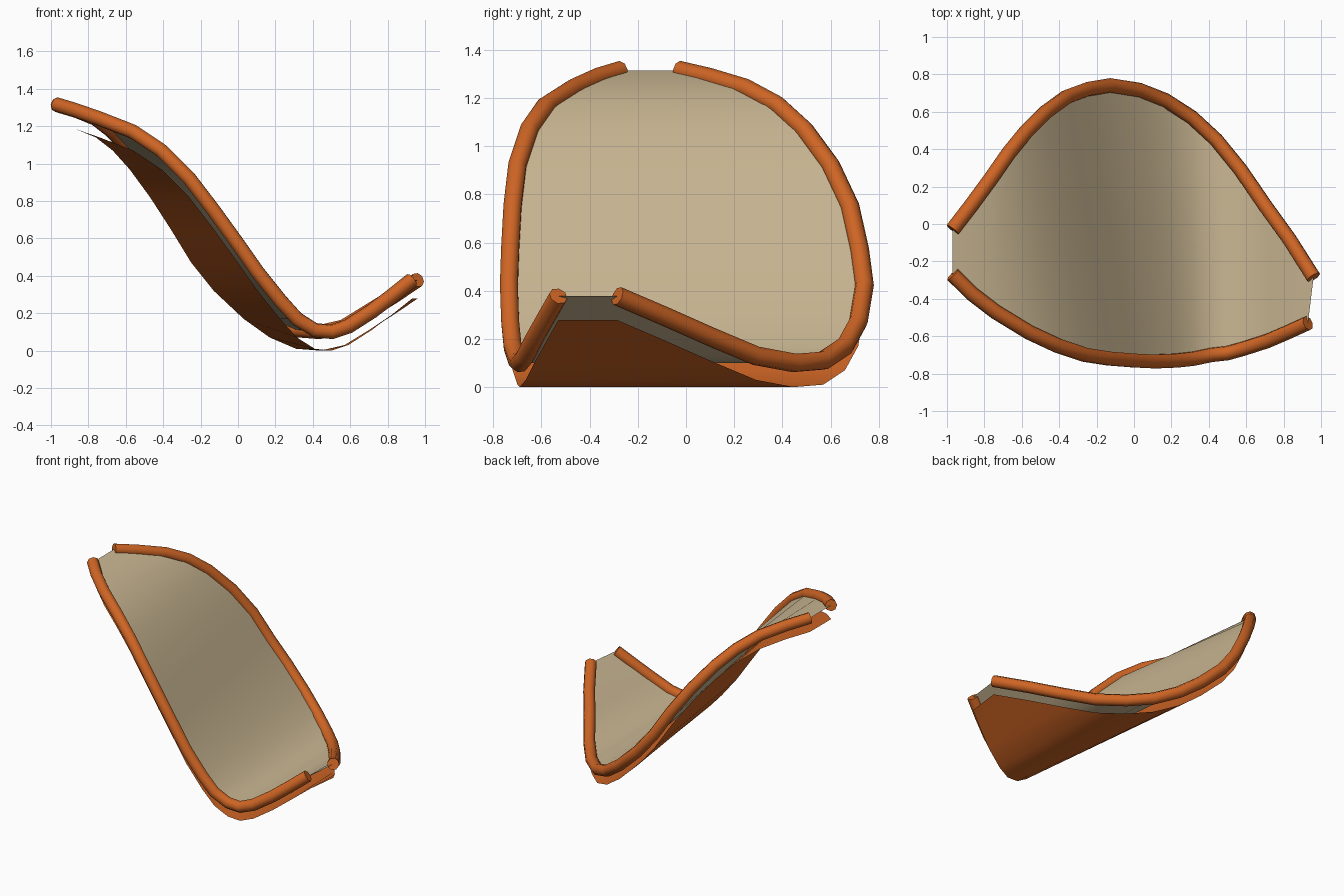
import bpy, math

if "Cube" in bpy.data.objects:
    bpy.data.objects.remove(bpy.data.objects["Cube"])

def material(name, rgb):
    m = bpy.data.materials.new(name)
    m.diffuse_color = (*rgb, 1)
    m.use_nodes = True
    m.node_tree.nodes["Principled BSDF"].inputs["Base Color"].default_value = m.diffuse_color
    return m

ORANGE = material("orange", (0.62, 0.13, 0.018))
BEIGE = material("beige", (0.60, 0.48, 0.295))

# level rulings of the lounger: height, front edge x y, back edge x y
RULES = [
    (1.315, -0.97, -0.27, -0.97, -0.03),
    (1.285, -0.87, -0.37, -0.87, 0.10),
    (1.24, -0.74, -0.47, -0.76, 0.25),
    (1.17, -0.56, -0.58, -0.67, 0.38),
    (1.07, -0.41, -0.65, -0.58, 0.49),
    (0.92, -0.26, -0.70, -0.47, 0.60),
    (0.75, -0.13, -0.72, -0.36, 0.68),
    (0.57, 0.00, -0.73, -0.25, 0.72),
    (0.42, 0.105, -0.735, -0.13, 0.74),
    (0.27, 0.225, -0.73, 0.03, 0.715),
    (0.17, 0.315, -0.72, 0.17, 0.66),
    (0.11, 0.41, -0.70, 0.31, 0.57),
    (0.10, 0.50, -0.69, 0.44, 0.45),
    (0.13, 0.59, -0.665, 0.57, 0.29),
    (0.21, 0.715, -0.625, 0.70, 0.10),
    (0.29, 0.82, -0.58, 0.83, -0.08),
    (0.378, 0.93, -0.53, 0.96, -0.285),
]
FRONT = [(xf, yf, z) for z, xf, yf, xb, yb in RULES]
BACK = [(xb, yb, z) for z, xf, yf, xb, yb in RULES]

def finish(ob, mat):
    ob.data.materials.clear()
    ob.data.materials.append(mat)
    bpy.ops.object.select_all(action='DESELECT')
    ob.select_set(True)
    bpy.context.view_layer.objects.active = ob
    bpy.ops.object.shade_smooth_by_angle(angle=math.radians(50))

# ruled sheet between the two edges
def sheet(name, drop, mat, up):
    n = len(RULES)
    verts = [(x, y, z - drop) for x, y, z in FRONT + BACK]
    faces = [(i, i + 1, n + i + 1, n + i) for i in range(n - 1)]
    if not up:
        faces = [f[::-1] for f in faces]
    me = bpy.data.meshes.new(name)
    me.from_pydata(verts, [], faces)
    ob = bpy.data.objects.new(name, me)
    bpy.context.collection.objects.link(ob)
    finish(ob, mat)

# round tube along an edge
def tube(name, pts, radius):
    cu = bpy.data.curves.new(name, 'CURVE')
    cu.dimensions = '3D'
    cu.bevel_depth = radius
    cu.bevel_resolution = 2
    cu.use_fill_caps = True
    sp = cu.splines.new('POLY')
    sp.points.add(len(pts) - 1)
    for p, co in zip(sp.points, pts):
        p.co = (*co, 1)
    ob = bpy.data.objects.new(name, cu)
    bpy.context.collection.objects.link(ob)
    bpy.ops.object.select_all(action='DESELECT')
    ob.select_set(True)
    bpy.context.view_layer.objects.active = ob
    bpy.ops.object.convert(target='MESH')
    finish(bpy.context.view_layer.objects.active, ORANGE)

sheet("seat_fabric", 0.0, BEIGE, True)
sheet("under_shell", 0.1, ORANGE, False)
tube("front_edge_tube", FRONT, 0.04)
tube("back_edge_tube", BACK, 0.04)
